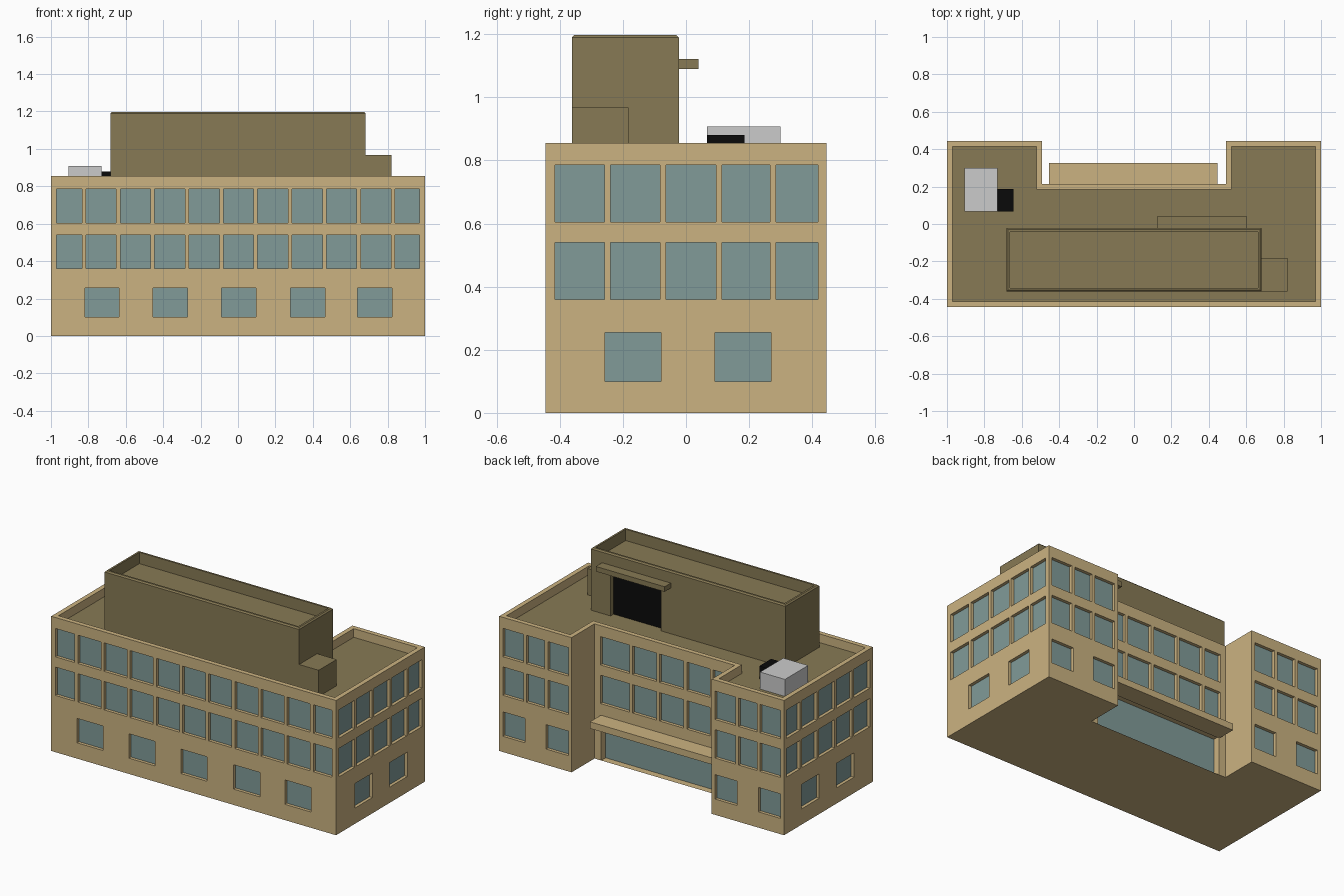
import bpy, bmesh
from mathutils import Vector

if "Cube" in bpy.data.objects:
    bpy.data.objects.remove(bpy.data.objects["Cube"])


def material(name, rgb):
    m = bpy.data.materials.new(name)
    m.diffuse_color = (*rgb, 1)
    m.use_nodes = True
    m.node_tree.nodes["Principled BSDF"].inputs["Base Color"].default_value = m.diffuse_color
    return m


TAN = material("tan_wall", (0.60, 0.45, 0.22))
BROWN = material("brown_roof", (0.245, 0.195, 0.09))
GLASS = material("blue_grey_glass", (0.22, 0.33, 0.315))
GREY = material("light_grey_metal", (0.60, 0.60, 0.60))
BLACK = material("black", (0.003, 0.003, 0.003))


def finish(name, bm, mats):
    bmesh.ops.remove_doubles(bm, verts=bm.verts, dist=1e-5)
    me = bpy.data.meshes.new(name)
    bm.to_mesh(me)
    bm.free()
    for m in mats:
        me.materials.append(m)
    ob = bpy.data.objects.new(name, me)
    bpy.context.collection.objects.link(ob)
    return ob


def face(bm, pts, mat=0):
    f = bm.faces.new([bm.verts.new(p) for p in pts])
    f.material_index = mat


def box(name, x, y, z, mat):
    bm = bmesh.new()
    bmesh.ops.create_cube(bm, size=1)
    for v in bm.verts:
        v.co = [r[0] if c < 0 else r[1] for c, r in zip(v.co, (x, y, z))]
    return finish(name, bm, [mat])


def facade(bm, a, b, z0, z1, rows=(), depth=0.02, mat=1):
    """Wall from a to b (outside on the right). rows: (bottom, top, [(c0, c1)...])
    with openings in world x or y, each a recessed panel with reveals."""
    a, b = Vector(a), Vector(b)
    length, d = (b - a).length, (b - a).normalized()
    axis = 0 if abs(d.x) > 0.5 else 1
    inward = Vector((-d.y, d.x))

    def P(u, z, k=0.0):
        q = a + d * u + inward * k
        return (q.x, q.y, z)

    def quad(u0, u1, lo, hi):
        if u1 - u0 > 1e-5 and hi - lo > 1e-5:
            face(bm, [P(u0, lo), P(u1, lo), P(u1, hi), P(u0, hi)])

    z = z0
    for lo, hi, spans in rows:
        quad(0, length, z, lo)
        u = 0
        for s, e in sorted(sorted(abs(c - a[axis]) for c in sp) for sp in spans):
            quad(u, s, lo, hi)
            rim = [(s, lo), (e, lo), (e, hi), (s, hi)]
            face(bm, [P(*p, depth) for p in rim], mat)
            for p, q in zip(rim, rim[1:] + rim[:1]):
                face(bm, [P(*p), P(*q), P(*q, depth), P(*p, depth)])
            u = e
        quad(u, length, lo, hi)
        z = hi
    quad(0, length, z, z1)


def inset(pts, dist):
    """Offset a right-angled counterclockwise outline inwards."""
    out = []
    for i, p in enumerate(pts):
        p = Vector(p)
        e = [(p - Vector(pts[i - 1])).normalized(),
             (Vector(pts[(i + 1) % len(pts)]) - p).normalized()]
        out.append(p + sum((Vector((-t.y, t.x)) for t in e), Vector((0, 0))) * dist)
    return out


def parapet(bm, pts, top, rim, floor, floor_mat, chamfer=0.0):
    """Rim, inner faces and sunken roof deck on top of the walls."""
    loops = [(pts, top - chamfer), (inset(pts, chamfer), top),
             (inset(pts, rim), top), (inset(pts, rim), floor)]
    n = len(pts)
    for (p, zp), (q, zq) in zip(loops, loops[1:]):
        if zp == zq and p[0] == tuple(q[0]):
            continue
        for i in range(n):
            j = (i + 1) % n
            face(bm, [(*p[i], zp), (*p[j], zp), (*q[j], zq), (*q[i], zq)])
    face(bm, [(*p, floor) for p in loops[-1][0]], floor_mat)


def strip(start, end, mullions, gap=0.022):
    """Window band split by mullions."""
    edges = [start] + [m + s * gap / 2 for m in mullions for s in (-1, 1)] + [end]
    return list(zip(edges[::2], edges[1::2]))


def storeys(lower, upper):
    return [(0.10, 0.255, lower), (0.36, 0.54, upper), (0.605, 0.785, upper)]


# Main building: U-shaped outline with windows on every outer face
H, DECK = 0.855, 0.80
plan = [(-1, -.445), (1, -.445), (1, .445), (.492, .445),
        (.492, .215), (-.492, .215), (-.492, .445), (-1, .445)]
front = storeys([(c - .092, c + .092) for c in (-.727, -.363, .003, .373, .732)],
                strip(-.97, .97, [-.824 + .1837 * i for i in range(10)]))
side = storeys([(-.257, -.08), (.092, .27)],
               strip(-.415, .418, [-.248, -.073, .105, .275], .019))
wing_r = storeys([(.515, .67), (.82, .975)], strip(.515, .975, [.67, .82]))
wing_l = storeys([(-.67, -.515), (-.975, -.82)], strip(-.975, -.515, [-.82, -.67]))
court = storeys([], strip(-.455, .45, [-.33, -.145, .045, .235]))[1:]
walls = [front, side, wing_r, [], None, [], wing_l, side]

bm = bmesh.new()
for i, rows in enumerate(walls):
    a, b = plan[i], plan[(i + 1) % 8]
    if rows is None:  # recessed entrance glazing below, window bands above
        facade(bm, a, b, 0, 0.25, [(0, 0.25, [(-.445, .445)])], depth=0.045)
        facade(bm, a, b, 0.25, H, court)
    else:
        facade(bm, a, b, 0, H, rows)
face(bm, [(x, y, 0) for x, y in reversed(plan)])
parapet(bm, plan, H, 0.03, DECK, 2)
finish("main_building", bm, [TAN, GLASS, BROWN])

# Entrance canopy
box("entrance_canopy", (-.455, .447), (.205, .325), (.245, .287), TAN)

# Rooftop penthouse with a dark doorway at the back
top = 1.197
pent = [(-.683, -.362), (.683, -.362), (.683, -.022), (-.683, -.022)]
bm = bmesh.new()
for i in range(4):
    rows = [(DECK, 1.09, [(.19, .545)])] if i == 2 else []
    facade(bm, pent[i], pent[(i + 1) % 4], DECK, top - .008, rows, depth=0.03)
parapet(bm, pent, top, 0.02, 1.125, 0, chamfer=0.008)
finish("penthouse", bm, [BROWN, BLACK])
box("penthouse_canopy", (.122, .605), (-.03, .04), (1.09, 1.122), BROWN)
box("penthouse_side_box", (.675, .82), (-.362, -.182), (DECK, .967), BROWN)

# Rooftop ventilation unit
box("vent_unit", (-.905, -.73), (.067, .30), (DECK, .908), GREY)
box("vent_duct", (-.73, -.645), (.067, .186), (DECK, .88), BLACK)
